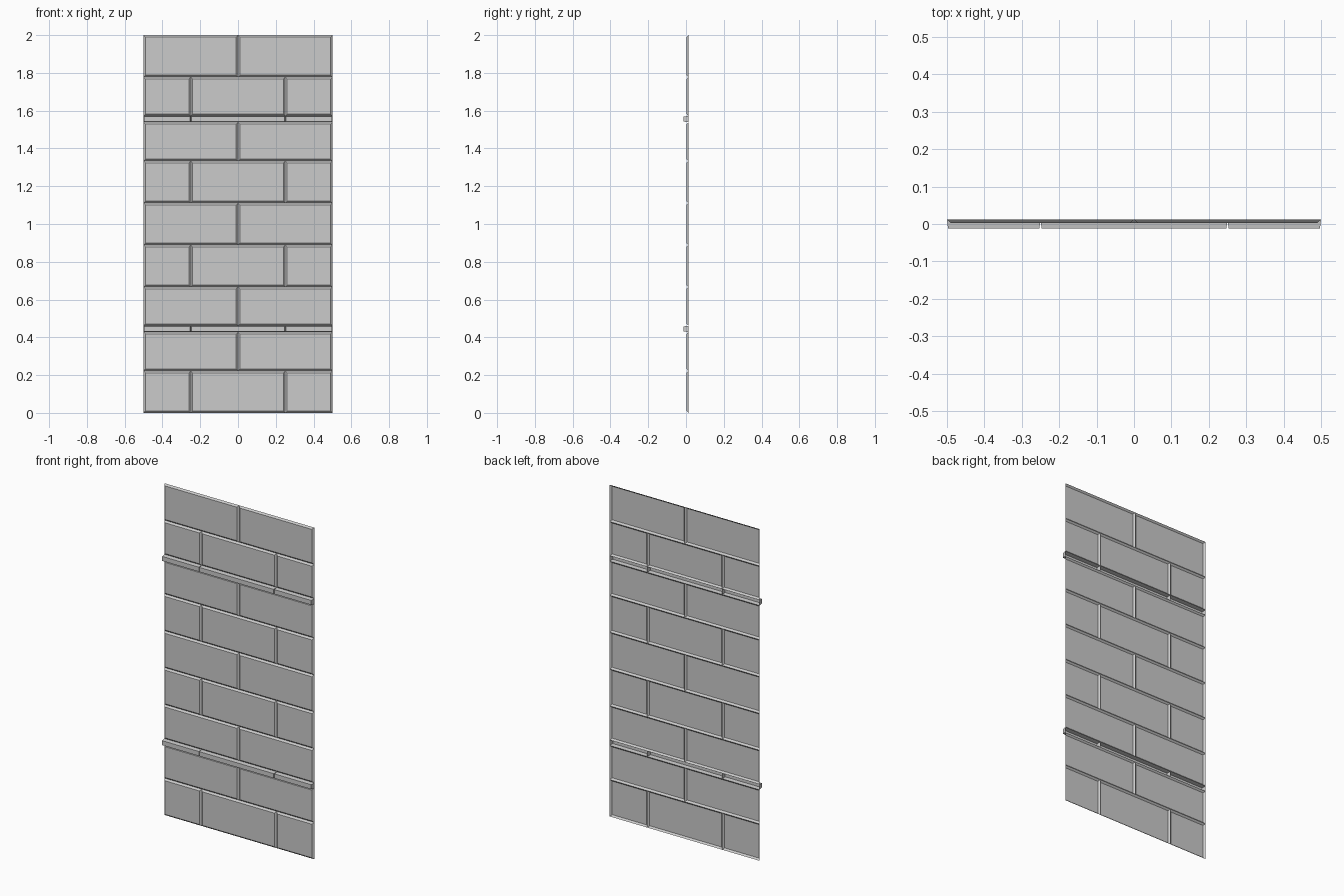
import bpy, bmesh

if "Cube" in bpy.data.objects:
    bpy.data.objects.remove(bpy.data.objects["Cube"])

BACK = 0.0125          # open rear edge of the panel
BRICK_FRONT = 0.003
BAR_FRONT = -0.0125
HALVES = [-0.5, 0.0, 0.5]
OFFSET = [-0.5, -0.25, 0.25, 0.5]


def course(name, xs, z0, z1, front, inset):
    """One row of open-backed blocks, each tapering towards the front."""
    bm = bmesh.new()
    for x0, x1 in zip(xs, xs[1:]):
        def ring(i, y):
            return [bm.verts.new(p) for p in (
                (x0 + i, y, z0 + i), (x1 - i, y, z0 + i),
                (x1 - i, y, z1 - i), (x0 + i, y, z1 - i))]
        rear, face = ring(0, BACK), ring(inset, front)
        bm.faces.new(face)
        for k in range(4):
            n = (k + 1) % 4
            bm.faces.new((rear[k], rear[n], face[n], face[k]))
    bmesh.ops.remove_doubles(bm, verts=bm.verts, dist=1e-5)
    mesh = bpy.data.meshes.new(name)
    bm.to_mesh(mesh)
    bm.free()
    bpy.context.collection.objects.link(bpy.data.objects.new(name, mesh))


# Nine brick courses, shortened where a trim bar sits between them
ROW = 2 / 9
BAR_HALF = 0.0165
BARS = (2, 7)
PATTERN = [OFFSET, HALVES, HALVES, OFFSET, HALVES, OFFSET, HALVES, OFFSET, HALVES]
for r, xs in enumerate(PATTERN):
    low = r * ROW + (BAR_HALF if r in BARS else 0)
    high = (r + 1) * ROW - (BAR_HALF if r + 1 in BARS else 0)
    course(f"brick_course_{r + 1}", xs, low, high, BRICK_FRONT, 0.01)

# Two projecting trim bars
for label, r in zip(("lower", "upper"), BARS):
    course(f"{label}_trim_bar", OFFSET, r * ROW - BAR_HALF, r * ROW + BAR_HALF,
           BAR_FRONT, 0.003)
